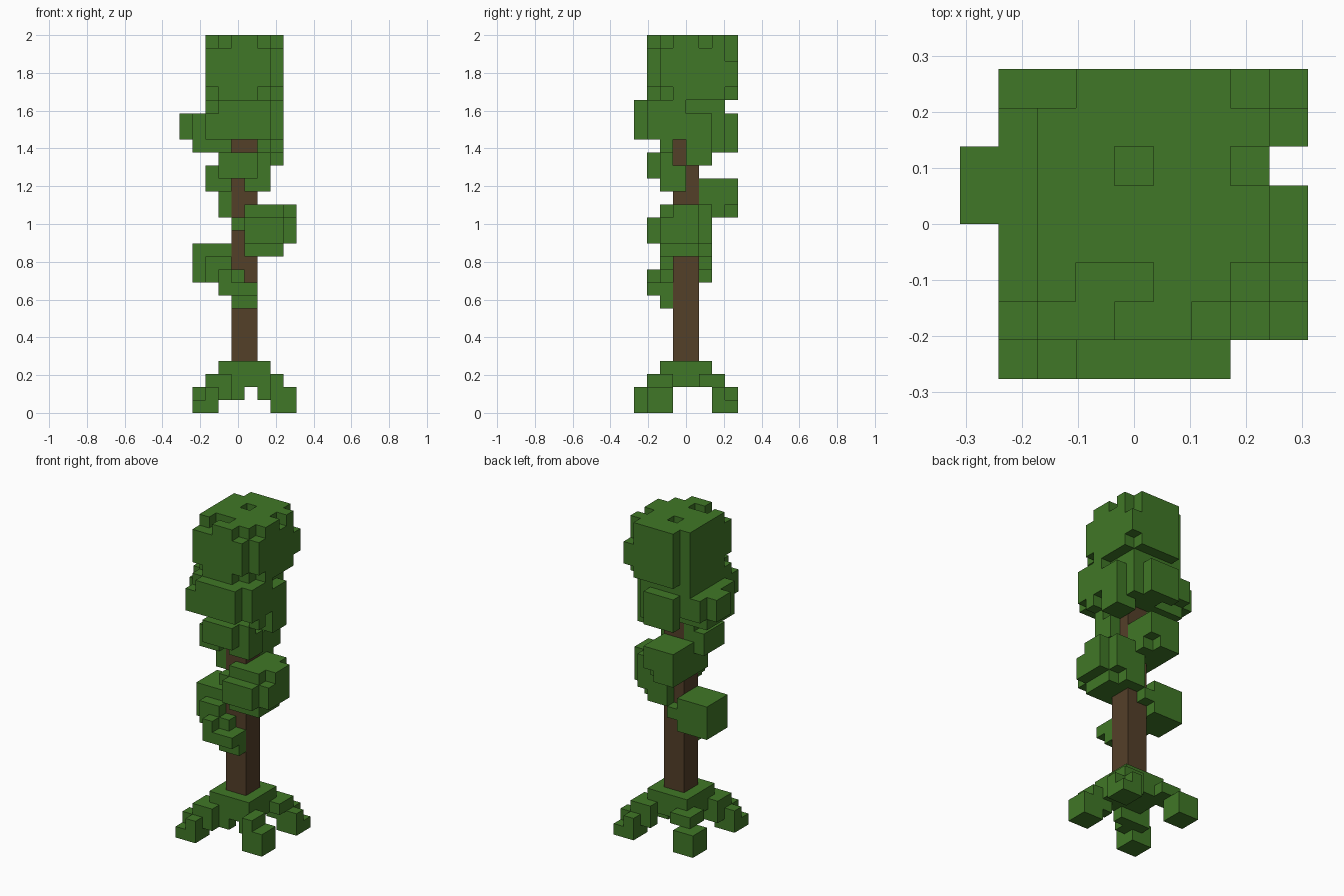
import bpy
import bmesh
from itertools import product
from mathutils import Vector

# Start clean of the default cube
cube = bpy.data.objects.get("Cube")
if cube:
    bpy.data.objects.remove(cube, do_unlink=True)

UNIT = 2 / 29                       # edge of one block
ORIGIN = Vector((-4.5, -4, 0))      # grid corner, in blocks


def make_material(name, colour):
    mat = bpy.data.materials.new(name)
    mat.use_nodes = True
    mat.diffuse_color = (*colour, 1)
    mat.node_tree.nodes["Principled BSDF"].inputs["Base Color"].default_value = (*colour, 1)
    return mat


leaf_green = make_material("leaf green", (0.051, 0.185, 0.02))
bark_brown = make_material("bark brown", (0.088, 0.05, 0.022))


def cells(boxes):
    """All grid cells inside boxes given as inclusive x, y and z ranges."""
    found = set()
    for x0, x1, y0, y1, z0, z1 in boxes:
        found |= set(product(range(x0, x1 + 1), range(y0, y1 + 1), range(z0, z1 + 1)))
    return found


def build(name, material, boxes, cuts=()):
    """Make one blocky shell from boxes, minus the cuts, with merged flat faces."""
    solid = cells(boxes) - cells(cuts)
    bm = bmesh.new()
    for cell in solid:
        centre = Vector(cell) + Vector((0.5, 0.5, 0.5))
        for axis, sign in product(range(3), (-1, 1)):
            normal = Vector((0, 0, 0))
            normal[axis] = sign
            if tuple(int(c + n) for c, n in zip(cell, normal)) in solid:
                continue
            u = Vector((0, 0, 0))
            u[(axis + 1) % 3] = 0.5
            v = normal.cross(u)
            middle = centre + normal * 0.5
            corners = (middle - u - v, middle + u - v, middle + u + v, middle - u + v)
            bm.faces.new([bm.verts.new((c + ORIGIN) * UNIT) for c in corners])
    bmesh.ops.remove_doubles(bm, verts=bm.verts, dist=UNIT / 100)
    bmesh.ops.dissolve_limit(bm, angle_limit=0.01, verts=bm.verts, edges=bm.edges)
    mesh = bpy.data.meshes.new(name)
    bm.to_mesh(mesh)
    bm.free()
    mesh.materials.append(material)
    obj = bpy.data.objects.new(name, mesh)
    bpy.context.collection.objects.link(obj)
    return obj


# Trunk
build("trunk", bark_brown, [(4, 5, 3, 4, 3, 23)])

# Root collar: raised plate, stepped arms
build("root_collar", leaf_green, [
    (3, 6, 2, 5, 2, 3),
    (2, 3, 1, 2, 2, 2), (7, 7, 1, 2, 2, 2),
    (2, 3, 5, 6, 2, 2), (6, 7, 5, 6, 2, 2),
    (3, 4, 2, 2, 1, 1),
])

# Four splayed feet
build("front_right_foot", leaf_green, [(1, 2, 0, 1, 0, 1), (2, 3, 1, 2, 1, 1)],
      cuts=[(1, 1, 0, 0, 1, 1)])
build("front_left_foot", leaf_green, [(7, 8, 1, 2, 0, 1), (6, 6, 2, 2, 1, 1)])
build("back_right_foot", leaf_green, [(1, 2, 6, 7, 0, 1)])
build("back_left_foot", leaf_green, [(7, 8, 6, 7, 0, 1), (6, 6, 6, 6, 1, 1)],
      cuts=[(8, 8, 7, 7, 1, 1)])

# Small leaf clump on the front of the trunk
build("front_low_clump", leaf_green, [
    (4, 5, 2, 2, 8, 8), (3, 5, 1, 2, 9, 9),
    (3, 4, 2, 2, 10, 10), (3, 3, 1, 1, 10, 10),
])

# Leaf clump on the right side
build("right_clump", leaf_green, [
    (1, 3, 3, 5, 10, 12), (2, 3, 2, 2, 10, 11), (4, 4, 5, 5, 11, 11),
])

# Leaf clump on the left side
build("left_clump", leaf_green, [
    (5, 7, 2, 2, 12, 12), (6, 7, 3, 4, 12, 12), (5, 6, 5, 5, 12, 12),
    (5, 7, 1, 2, 13, 14), (6, 7, 2, 4, 13, 15), (5, 5, 2, 2, 15, 15),
    (8, 8, 2, 4, 13, 14), (8, 8, 3, 4, 15, 15),
    (4, 4, 2, 2, 14, 14), (5, 7, 5, 5, 13, 15),
])

# Leaf clump on the back
build("back_clump", leaf_green, [
    (3, 5, 5, 7, 15, 17), (3, 3, 3, 4, 15, 16),
], cuts=[(5, 5, 7, 7, 15, 15)])

# Leaf clump under the crown, at the front
build("front_high_clump", leaf_green, [
    (5, 6, 2, 2, 17, 17), (6, 6, 3, 3, 17, 18), (2, 3, 2, 4, 17, 18),
    (3, 5, 1, 2, 18, 19), (6, 6, 2, 2, 18, 19), (3, 3, 3, 4, 19, 19),
])

# Lower crown
build("lower_crown", leaf_green, [
    (2, 6, 1, 6, 21, 23), (7, 7, 1, 5, 21, 22), (7, 7, 1, 3, 23, 23),
    (3, 6, 0, 0, 21, 23), (2, 2, 0, 0, 21, 22),
    (1, 1, 2, 6, 21, 22), (0, 0, 4, 5, 21, 22),
    (1, 3, 2, 5, 20, 20), (4, 6, 5, 6, 20, 20),
    (6, 7, 4, 5, 19, 20), (7, 7, 2, 2, 20, 20), (3, 5, 7, 7, 20, 22),
], cuts=[(4, 5, 3, 4, 20, 21)])

# Upper crown with nibbled corners and small pits
build("upper_crown", leaf_green, [
    (2, 6, 1, 6, 24, 28), (7, 7, 2, 6, 25, 28),
    (3, 6, 7, 7, 24, 28), (7, 7, 3, 6, 24, 24), (7, 7, 7, 7, 25, 26),
], cuts=[
    (2, 3, 1, 1, 28, 28), (3, 4, 2, 2, 28, 28), (6, 6, 1, 1, 28, 28),
    (7, 7, 2, 2, 28, 28), (7, 7, 5, 5, 28, 28), (4, 4, 5, 5, 28, 28),
    (2, 2, 1, 1, 24, 24), (6, 6, 1, 1, 24, 24),
])
